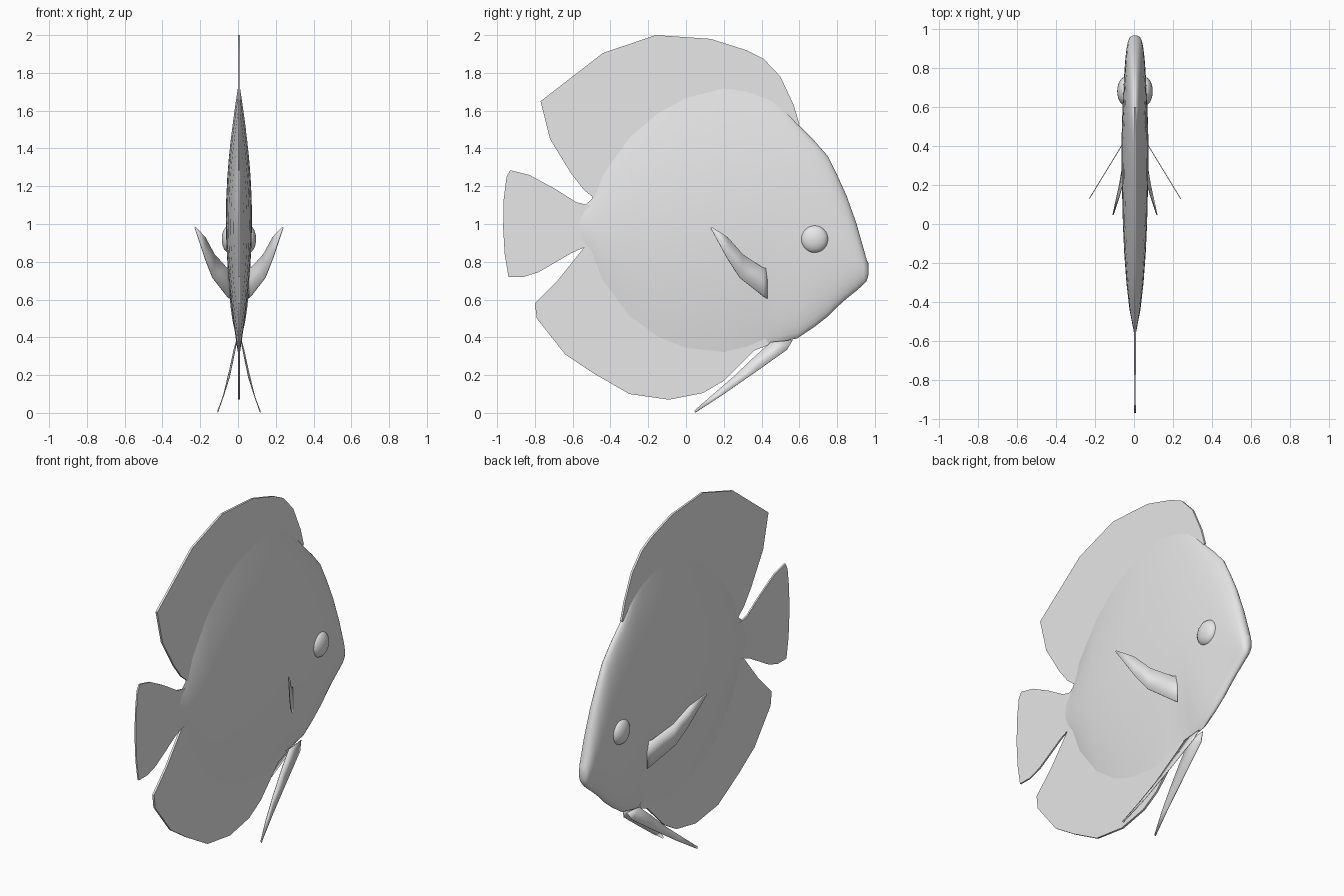
import bpy, bmesh, math

X0 = 0.005  # middle plane of the fish

grey = bpy.data.materials.new("pale grey")
grey.diffuse_color = (0.8, 0.8, 0.8, 1)


def finish(name, bm, angle=40):
    bmesh.ops.recalc_face_normals(bm, faces=bm.faces)
    me = bpy.data.meshes.new(name)
    bm.to_mesh(me)
    bm.free()
    me.materials.append(grey)
    me.shade_smooth()
    me.set_sharp_from_angle(angle=math.radians(angle))
    ob = bpy.data.objects.new(name, me)
    bpy.context.collection.objects.link(ob)
    return ob


def plate(name, outline, thick):
    """Flat fin in the middle plane, with a slightly rounded rim."""
    bm = bmesh.new()
    face = bm.faces.new([bm.verts.new((X0 - thick / 2, y, z)) for y, z in outline])
    ext = bmesh.ops.extrude_face_region(bm, geom=[face])
    bmesh.ops.translate(bm, vec=(thick, 0, 0),
                        verts=[v for v in ext["geom"] if isinstance(v, bmesh.types.BMVert)])
    bmesh.ops.triangulate(bm, faces=[f for f in bm.faces if len(f.verts) > 4])
    return finish(name, bm)


def paired_fin(name, upper, lower):
    """Thin bent fin between two edge curves, one on each side."""
    for side, s in (("right", 1), ("left", -1)):
        bm = bmesh.new()
        rows = [[bm.verts.new((X0 + s * x, y, z)) for x, y, z in row] for row in (upper, lower)]
        for i in range(len(upper) - 1):
            bm.faces.new((rows[0][i], rows[0][i + 1], rows[1][i + 1], rows[1][i]))
        ob = finish(f"{side}_{name}", bm)
        mod = ob.modifiers.new("thickness", "SOLIDIFY")
        mod.thickness = 0.004
        mod.offset = 0


# Body: lens-shaped sections, (y, bottom, top, half width)
stations = [
    (-0.56, 0.90, 1.08, 0.005), (-0.50, 0.82, 1.13, 0.016), (-0.44, 0.66, 1.30, 0.028),
    (-0.30, 0.47, 1.50, 0.044), (-0.15, 0.36, 1.63, 0.055), (0.00, 0.30, 1.71, 0.062),
    (0.20, 0.28, 1.76, 0.067), (0.32, 0.31, 1.74, 0.069), (0.42, 0.36, 1.70, 0.069),
    (0.50, 0.375, 1.63, 0.067), (0.59, 0.395, 1.53, 0.064), (0.68, 0.455, 1.44, 0.060),
    (0.75, 0.51, 1.36, 0.056), (0.80, 0.56, 1.26, 0.053), (0.85, 0.605, 1.15, 0.049),
    (0.90, 0.645, 1.01, 0.043), (0.94, 0.68, 0.87, 0.035), (0.957, 0.70, 0.81, 0.026),
    (0.966, 0.73, 0.79, 0.010),
]
N = 40
bm = bmesh.new()
rings = []
for y, lo, hi, w in stations:
    blunt = min(1, max(0, (y - 0.40) / 0.2))  # head has a rounded edge
    q = 1.1 - 0.6 * blunt
    ring = []
    for i in range(N):
        a = 2 * math.pi * i / N
        s = math.sin(a)
        x = math.copysign(w * abs(s) ** (2 * q), s) if i % (N // 2) else 0
        ring.append(bm.verts.new((X0 + x, y, (lo + hi) / 2 + math.cos(a) * (hi - lo) / 2)))
    rings.append(ring)
for a, b in zip(rings, rings[1:]):
    for i in range(N):
        j = (i + 1) % N
        bm.faces.new((a[i], a[j], b[j], b[i]))
bm.faces.new(rings[0])
bm.faces.new(rings[-1])
finish("body", bm, 60)

# Middle fins
plate("dorsal_fin", [
    (0.60, 1.53), (0.57, 1.63), (0.50, 1.78), (0.41, 1.875), (0.32, 1.92), (0.13, 1.98),
    (-0.16, 2.0), (-0.44, 1.905), (-0.77, 1.65), (-0.72, 1.45), (-0.61, 1.27),
    (-0.54, 1.18), (-0.49, 1.14), (-0.40, 1.08), (0.30, 1.25)], 0.012)
plate("tail_fin", [
    (-0.40, 1.10), (-0.52, 1.10), (-0.58, 1.115), (-0.70, 1.19), (-0.83, 1.26),
    (-0.93, 1.285), (-0.95, 1.25), (-0.965, 1.13), (-0.968, 0.98), (-0.96, 0.84),
    (-0.94, 0.72), (-0.86, 0.72), (-0.78, 0.745), (-0.60, 0.85), (-0.54, 0.875),
    (-0.40, 0.88)], 0.009)
plate("anal_fin", [
    (-0.54, 0.875), (-0.68, 0.70), (-0.80, 0.58), (-0.79, 0.50), (-0.64, 0.31),
    (-0.49, 0.21), (-0.30, 0.10), (-0.09, 0.07), (0.09, 0.105), (0.20, 0.17),
    (0.36, 0.33), (0.44, 0.36), (0.30, 0.60), (-0.40, 0.90)], 0.012)


# Side fins sweep straight outwards and back
def swept(points):
    return [(0.066 + (0.405 - y) * 0.61, y, z) for y, z in points]


paired_fin("pectoral_fin",
           swept([(0.43, 0.765), (0.405, 0.77), (0.30, 0.84), (0.22, 0.93), (0.135, 0.985)]),
           swept([(0.43, 0.605), (0.41, 0.617), (0.285, 0.715), (0.22, 0.815), (0.13, 0.98)]))

# Long belly fins
paired_fin("pelvic_fin",
           [(0.012, 0.45, 0.375), (0.028, 0.36, 0.295), (0.050, 0.25, 0.19),
            (0.080, 0.14, 0.095), (0.112, 0.045, 0.012)],
           [(0.012, 0.565, 0.385), (0.026, 0.535, 0.335), (0.050, 0.38, 0.225),
            (0.080, 0.20, 0.10), (0.113, 0.05, 0.002)])

# Eyes
for side, s in (("right", 1), ("left", -1)):
    bm = bmesh.new()
    bmesh.ops.create_uvsphere(bm, u_segments=24, v_segments=12, radius=1)
    bmesh.ops.scale(bm, vec=(0.040, 0.073, 0.073), verts=bm.verts)
    bmesh.ops.translate(bm, vec=(X0 + s * 0.051, 0.68, 0.92), verts=bm.verts)
    finish(f"{side}_eye", bm)
